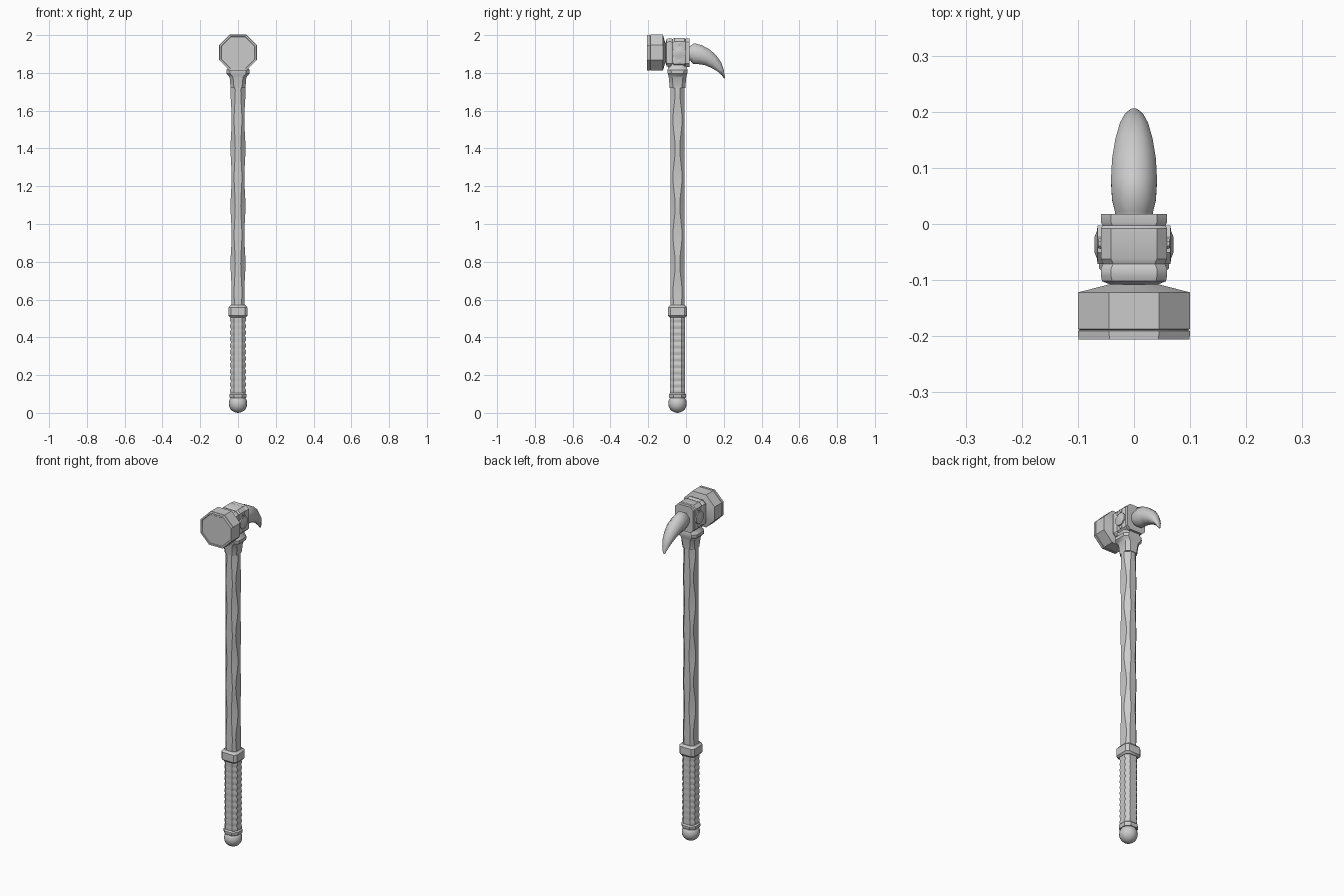
import bpy, bmesh, math
from mathutils import Vector

CY = -0.045   # handle axis in y
CZ = 1.907    # head axis in z


def section(h, v, c):
    """Chamfered rectangle, 8 points, half sizes h and v, corner cut c."""
    return [(h, -v + c), (h, v - c), (h - c, v), (-h + c, v),
            (-h, v - c), (-h, -v + c), (-h + c, -v), (h - c, -v)]


def loft(name, rings, angle=35):
    """Skin a list of equal-length point rings and cap both ends."""
    bm = bmesh.new()
    vs = [[bm.verts.new(p) for p in r] for r in rings]
    n = len(vs[0])
    for a, b in zip(vs, vs[1:]):
        for i in range(n):
            j = (i + 1) % n
            bm.faces.new((a[i], a[j], b[j], b[i]))
    bm.faces.new(vs[0])
    bm.faces.new(vs[-1])
    bmesh.ops.recalc_face_normals(bm, faces=bm.faces)
    me = bpy.data.meshes.new(name)
    bm.to_mesh(me)
    bm.free()
    ob = bpy.data.objects.new(name, me)
    bpy.context.collection.objects.link(ob)
    smooth(ob, angle)
    return ob


def smooth(ob, angle):
    bpy.ops.object.select_all(action='DESELECT')
    ob.select_set(True)
    bpy.context.view_layer.objects.active = ob
    bpy.ops.object.shade_smooth_by_angle(angle=math.radians(angle))


def upright(name, rows, angle=35):
    """rows: (z, half x, half y, chamfer)"""
    return loft(name, [[(x, CY + y, z) for x, y in section(a, b, c)]
                       for z, a, b, c in rows], angle)


def along_y(name, rows, angle=35):
    """rows: (y, half x, half z, chamfer)"""
    return loft(name, [[(x, y, CZ + z) for x, z in section(a, b, c)]
                       for y, a, b, c in rows], angle)


# pommel ball and its collar
bpy.ops.mesh.primitive_uv_sphere_add(segments=16, ring_count=10, radius=0.049,
                                     location=(0, CY, 0.049))
bpy.context.object.name = "pommel"
smooth(bpy.context.object, 40)
upright("pommel_collar", [(0.078, 0.042, 0.042, 0.022), (0.085, 0.046, 0.046, 0.024),
                          (0.098, 0.046, 0.046, 0.024), (0.106, 0.039, 0.039, 0.02)])

# wrapped grip, ridged on the left and right
rows = []
for i in range(12):
    z = 0.1 + i * 0.0345
    rows += [(z, 0.037, 0.039, 0.017), (z + 0.01, 0.042, 0.04, 0.02),
             (z + 0.022, 0.042, 0.04, 0.02), (z + 0.032, 0.037, 0.039, 0.017)]
upright("grip", rows)

# collar between grip and shaft
upright("grip_collar", [(0.505, 0.042, 0.042, 0.014), (0.515, 0.05, 0.05, 0.014),
                        (0.558, 0.05, 0.05, 0.014), (0.57, 0.04, 0.04, 0.014)])

# carved shaft: corners and sides swell in turn
rows = []
for i in range(47):
    z = 0.56 + i * 0.0255
    w = math.cos(2 * math.pi * (z - 1.4) / 0.305)
    rows.append((z, 0.0365 + 0.003 * w, 0.037, 0.019 + 0.006 * w))
upright("shaft", rows)

# socket under the head
upright("socket", [(1.72, 0.039, 0.041, 0.018), (1.775, 0.044, 0.046, 0.018),
                   (1.785, 0.05, 0.048, 0.018), (1.797, 0.062, 0.052, 0.02),
                   (1.815, 0.062, 0.054, 0.02), (1.825, 0.054, 0.05, 0.02),
                   (1.85, 0.05, 0.05, 0.02)])

# octagonal striking head with a groove behind the face
K = 0.586
rows = [(-0.2035, 0.088, 0.083), (-0.206, 0.09, 0.085), (-0.206, 0.099, 0.094), (-0.191, 0.1, 0.095),
        (-0.189, 0.096, 0.091), (-0.187, 0.1, 0.095), (-0.122, 0.1, 0.095),
        (-0.107, 0.042, 0.042), (-0.09, 0.042, 0.042)]
along_y("striking_head", [(y, a, b, K * min(a, b)) for y, a, b in rows])

# banded central block
along_y("head_block", [(-0.108, 0.042, 0.055, 0.015), (-0.102, 0.057, 0.072, 0.018),
                       (-0.092, 0.059, 0.076, 0.018), (-0.08, 0.059, 0.076, 0.018),
                       (-0.071, 0.055, 0.072, 0.018), (-0.062, 0.059, 0.077, 0.018),
                       (-0.008, 0.059, 0.077, 0.018), (-0.003, 0.056, 0.073, 0.018),
                       (0.003, 0.059, 0.075, 0.018), (0.018, 0.059, 0.075, 0.018)])

# side bosses with small rivets
for s, side in ((1, "right"), (-1, "left")):
    loft("boss_" + side, [[(s * x, -0.037 + y, CZ + z) for y, z in section(r, r, K * r)]
                          for x, r in ((0.05, 0.034), (0.065, 0.034), (0.066, 0.025),
                                       (0.07, 0.015))])
    for dz in (-0.048, 0.048):
        loft("rivet_" + side, [[(s * x, -0.035 + y, CZ + dz + z)
                                for y, z in section(r, r, K * r)]
                               for x, r in ((0.05, 0.01), (0.063, 0.009), (0.065, 0.005))])

# curved claw: top (y, z), bottom (y, z), half width
claw = [(0.010, 1.940, 0.010, 1.868, 0.033), (0.022, 1.942, 0.022, 1.865, 0.034),
        (0.045, 1.957, 0.040, 1.846, 0.039), (0.085, 1.946, 0.068, 1.846, 0.041),
        (0.125, 1.924, 0.100, 1.841, 0.039), (0.160, 1.893, 0.136, 1.826, 0.033),
        (0.186, 1.856, 0.168, 1.807, 0.025), (0.200, 1.815, 0.190, 1.787, 0.016),
        (0.206, 1.774, 0.202, 1.770, 0.006)]
rings = []
for ty, tz, by, bz, w in claw:
    t, b = Vector((0, ty, tz)), Vector((0, by, bz))
    mid, half = (t + b) / 2, (t - b) / 2
    rings.append([mid + half * v + Vector((w * u, 0, 0)) for u, v in section(1, 1, 0.6)])
loft("claw", rings, 50)
